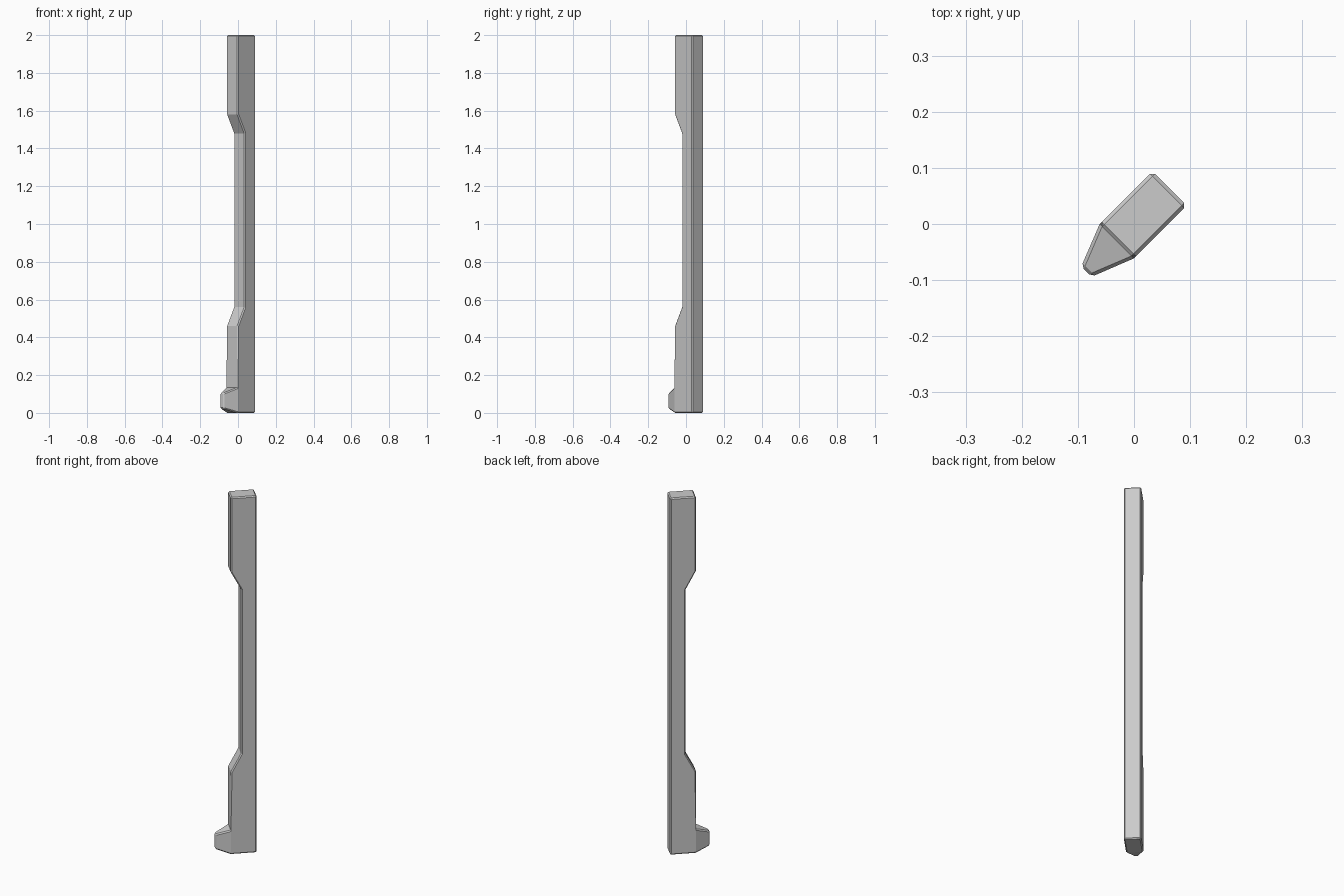
import bpy, bmesh
from math import radians, pi
from mathutils import Matrix

cube = bpy.data.objects.get("Cube")
if cube:
    bpy.data.objects.remove(cube, do_unlink=True)

# Material
grey = bpy.data.materials.new("light grey")
grey.use_nodes = True
colour = (0.6, 0.6, 0.6, 1)
grey.diffuse_color = colour
grey.node_tree.nodes["Principled BSDF"].inputs["Base Color"].default_value = colour

# Post outline: forward distance, height, half width
BACK, FRONT, RECESS, TIP = -0.0895, 0.044, -0.009, 0.12
WIDE, NARROW = 0.043, 0.013
outline = [
    (FRONT, 0, WIDE), (TIP, 0.022, NARROW), (TIP, 0.105, NARROW), (FRONT, 0.135, WIDE),
    (FRONT, 0.46, WIDE), (RECESS, 0.56, WIDE), (RECESS, 1.48, WIDE), (FRONT, 1.58, WIDE),
    (FRONT, 2, WIDE), (BACK, 2, WIDE), (BACK, 0, WIDE),
]

bm = bmesh.new()
sides = [[bm.verts.new((f, s * w, z)) for f, z, w in outline] for s in (-1, 1)]

# Side faces: tapered foot, then the straight post
for ring in sides:
    bm.faces.new(ring[:4])
    bm.faces.new([ring[0]] + ring[3:])

# Rim faces joining both sides
a, b = sides
for i in range(len(a)):
    j = (i + 1) % len(a)
    bm.faces.new((a[i], a[j], b[j], b[i]))
bmesh.ops.recalc_face_normals(bm, faces=bm.faces)

# Chamfer the sharp outer edges
sharp = [e for e in bm.edges if e.is_convex and e.calc_face_angle() > radians(35)]
bmesh.ops.bevel(bm, geom=sharp, offset=0.006, offset_type='OFFSET', segments=1,
                affect='EDGES', clamp_overlap=True)

# Turn the foot towards the front corner
bmesh.ops.rotate(bm, verts=bm.verts, matrix=Matrix.Rotation(-3 * pi / 4, 3, 'Z'))

mesh = bpy.data.meshes.new("corner_post")
bm.to_mesh(mesh)
bm.free()
mesh.materials.append(grey)
post = bpy.data.objects.new("corner_post", mesh)
bpy.context.collection.objects.link(post)
